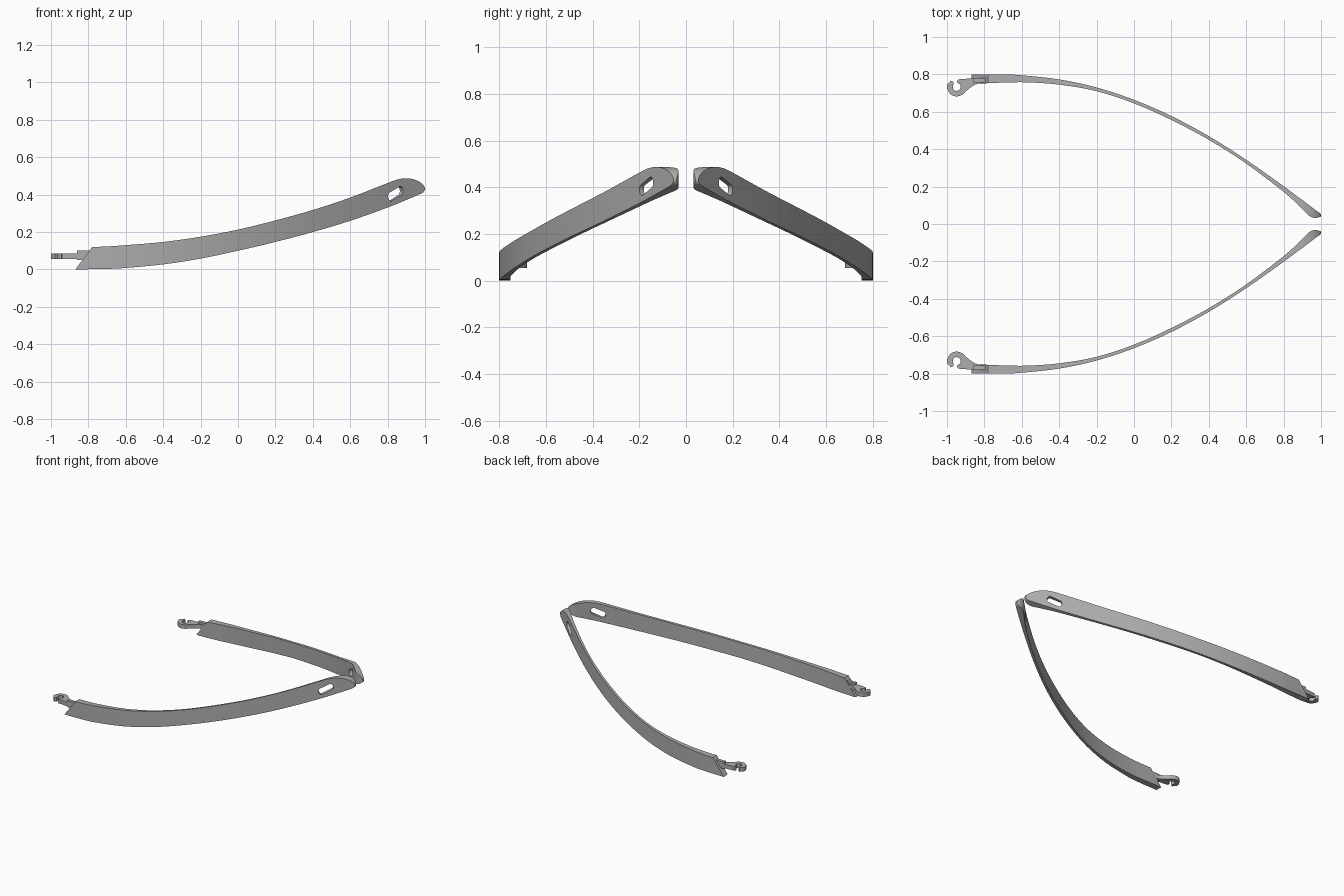
import bpy, bmesh, math
from mathutils import Vector

if "Cube" in bpy.data.objects:
    bpy.data.objects.remove(bpy.data.objects["Cube"])

grey = bpy.data.materials.new("grey plastic")
grey.diffuse_color = (0.42, 0.42, 0.42, 1)
grey.use_nodes = True
grey.node_tree.nodes["Principled BSDF"].inputs["Base Color"].default_value = grey.diffuse_color


def smooth(pts, n=4):
    """Pass a smooth curve through the points."""
    p = [Vector(q) for q in pts]
    p = [2 * p[0] - p[1]] + p + [2 * p[-1] - p[-2]]
    out = []
    for a, b, c, d in zip(p, p[1:], p[2:], p[3:]):
        for i in range(n):
            t = i / n
            out.append(0.5 * (2 * b + (c - a) * t + (2 * a - 5 * b + 4 * c - d) * t**2
                              + (3 * b - a - 3 * c + d) * t**3))
    return [tuple(v) for v in out] + [tuple(pts[-1])]


def prism(name, near, far):
    """Solid between two matching outlines."""
    bm = bmesh.new()
    a = [bm.verts.new(v) for v in near]
    b = [bm.verts.new(v) for v in far]
    bm.faces.new(a)
    bm.faces.new(b[::-1])
    for i in range(len(a)):
        j = (i + 1) % len(a)
        bm.faces.new((a[i], b[i], b[j], a[j]))
    bmesh.ops.recalc_face_normals(bm, faces=bm.faces)
    me = bpy.data.meshes.new(name)
    bm.to_mesh(me)
    bm.free()
    me.materials.append(grey)
    ob = bpy.data.objects.new(name, me)
    bpy.context.collection.objects.link(ob)
    return ob


def plan(name, pts, s, z0, z1):
    return prism(name, [(x, s * y, z0) for x, y in pts], [(x, s * y, z1) for x, y in pts])


def cut(ob, tool, op):
    m = ob.modifiers.new(op.lower(), 'BOOLEAN')
    m.object, m.operation, m.solver = tool, op, 'EXACT'
    bpy.ops.object.select_all(action='DESELECT')
    bpy.context.view_layer.objects.active = ob
    ob.select_set(True)
    bpy.ops.object.modifier_apply(modifier=m.name)
    bpy.data.objects.remove(tool)


def shade(ob):
    bpy.ops.object.select_all(action='DESELECT')
    bpy.context.view_layer.objects.active = ob
    ob.select_set(True)
    bpy.ops.object.shade_smooth_by_angle(angle=math.radians(25))


# Bowed arm seen from above
outer = smooth([(-.87, .8), (-.7, .8), (-.6, .795), (-.4, .773), (-.2, .73), (0, .664),
                (.2, .577), (.4, .47), (.6, .343), (.8, .202), (1, .053)])
inner = smooth([(.93, .05), (.89, .09), (.8, .172), (.6, .323), (.4, .45), (.2, .556),
                (0, .645), (-.2, .71), (-.4, .745), (-.6, .758), (-.8, .752), (-.87, .752)])
tip = [(1, .04), (.985, .034), (.965, .032), (.945, .037)]
arm_plan = outer + tip + inner

# Rising arm seen from the side, with slanted foot and rounded tip
top = smooth([(-.78, .12), (-.7, .123), (-.6, .13), (-.4, .147), (-.2, .175), (0, .213),
              (.2, .262), (.4, .318), (.6, .384), (.81, .466), (.85, .48), (.89, .487),
              (.94, .482), (.98, .462), (1.0, .435), (.99, .412), (.96, .397)])
bottom = smooth([(.93, .384), (.8, .331), (.6, .26), (.4, .2), (.2, .147), (0, .1),
                 (-.2, .058), (-.4, .027), (-.6, .008), (-.7, .003), (-.87, 0)])
arm_side = top + bottom

# Hook seen from above
hook_plan = (smooth([(-.979, .767), (-1, .741), (-.995, .714), (-.979, .693), (-.952, .682),
                     (-.92, .69), (-.893, .714), (-.866, .735), (-.834, .75), (-.78, .757)], 3)
             + [(-.78, .781), (-.866, .779)]
             + smooth([(-.941, .773), (-.946, .757), (-.93, .746), (-.928, .725), (-.946, .711),
                       (-.965, .72), (-.968, .735), (-.963, .757)], 3))

# Slot outline: a tilted stadium
slot = []
for i in range(24):
    a = 2 * math.pi * (i + .5) / 24
    u = .022 * math.cos(a) + math.copysign(.042, math.cos(a))
    w = .024 * math.sin(a)
    t = math.radians(22)
    slot.append((.836 + u * math.cos(t) - w * math.sin(t), .405 + u * math.sin(t) + w * math.cos(t)))

for s, side in ((-1, "front"), (1, "back")):
    arm = plan(side + "_arm", arm_plan, s, -.1, .6)
    cut(arm, prism("side_cutter", [(x, s * -.1, z) for x, z in arm_side],
                   [(x, s * .9, z) for x, z in arm_side]), 'INTERSECT')
    # Slot runs square to the arm's surface
    cut(arm, prism("slot_cutter", [(x - .07, s * .06, z) for x, z in slot],
                   [(x + .07, s * .26, z) for x, z in slot]), 'DIFFERENCE')
    shade(arm)

    shade(plan(side + "_hook", hook_plan, s, .055, .085))
    # Step joining hook and arm
    plan(side + "_hook_block", [(-.86, .757), (-.79, .757), (-.79, .781), (-.86, .781)], s, .05, .1)
